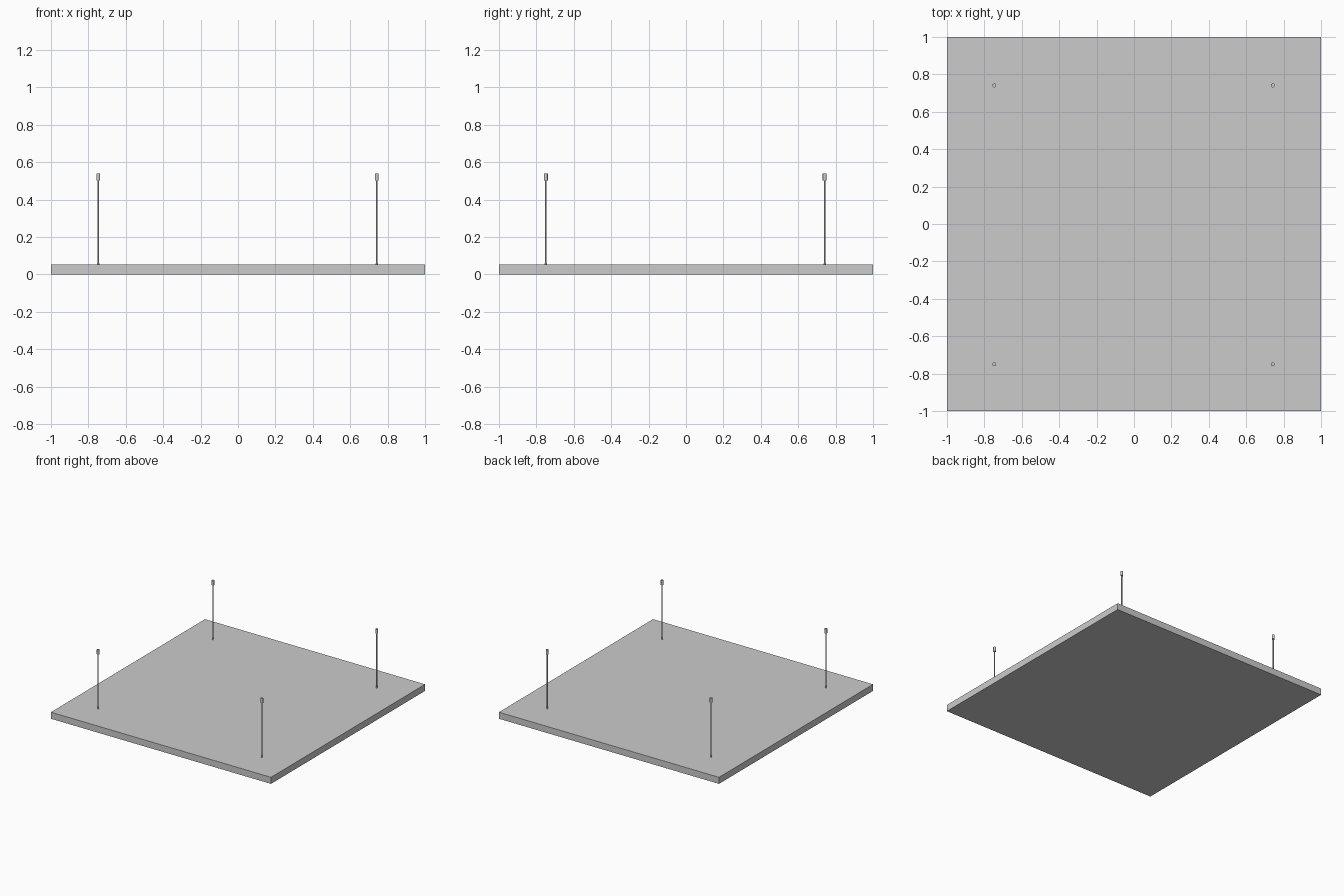
import bpy

if "Cube" in bpy.data.objects:
    bpy.data.objects.remove(bpy.data.objects["Cube"])

PLATE_TOP = 0.054


def cylinder(name, x, y, z0, z1, radius, sides=16):
    bpy.ops.mesh.primitive_cylinder_add(vertices=sides, radius=radius, depth=z1 - z0,
                                        location=(x, y, (z0 + z1) / 2))
    obj = bpy.context.object
    obj.name = name
    bpy.ops.object.shade_smooth_by_angle()
    return obj


# Flat square panel
bpy.ops.mesh.primitive_cube_add(size=1, location=(0, 0, PLATE_TOP / 2))
panel = bpy.context.object
panel.name = "panel"
panel.scale = (2, 2, PLATE_TOP)
bpy.ops.object.transform_apply(location=False, rotation=False, scale=True)

# Four thin suspension rods, each with a small foot and a cylindrical end cap
for side, x in (("left", -0.747), ("right", 0.742)):
    for end, y in (("front", -0.749), ("back", 0.741)):
        tag = f"{end}_{side}"
        cylinder(f"{tag}_rod", x, y, PLATE_TOP - 0.002, 0.51, 0.004, 12)
        cylinder(f"{tag}_foot", x, y, PLATE_TOP - 0.002, PLATE_TOP + 0.004, 0.006, 12)
        cylinder(f"{tag}_cap", x, y, 0.503, 0.54, 0.0105)
